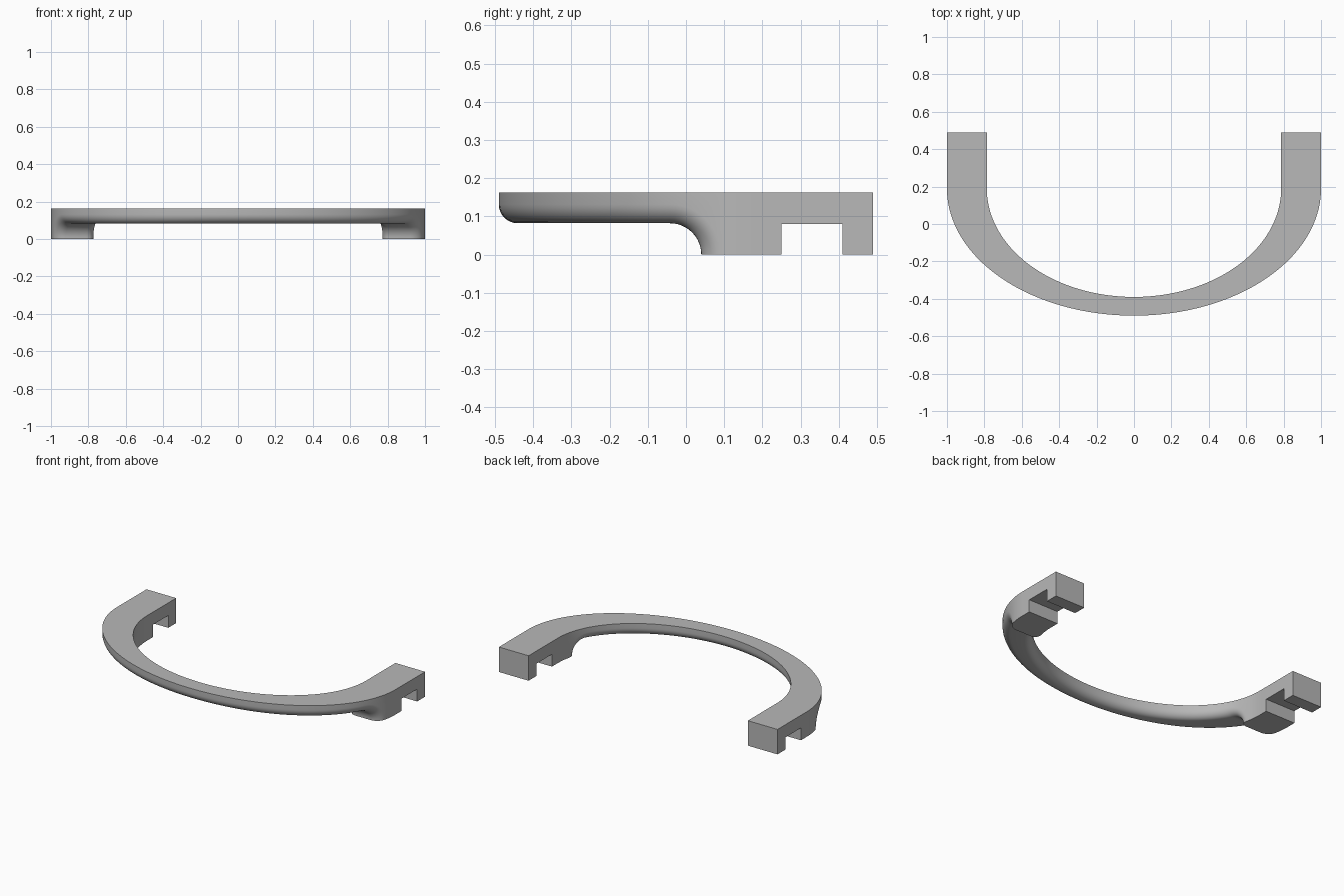
import bpy, bmesh
from math import sin, cos, asin, sqrt, hypot, pi, radians

cube = bpy.data.objects.get("Cube")
if cube:
    bpy.data.objects.remove(cube, do_unlink=True)

TOP, UNDER, BACK = 0.162, 0.082, 0.49      # heights of the band, rear end
YC = 0.19                                  # centre line of the ellipses
Y_FILLET = -0.042                          # where the underside starts curving down
R_EDGE, R_FOOT, N = 0.0495, UNDER, 8


def lerp(a, b, t):
    return a + (b - a) * t


def radii(u):
    """Plan ellipse radii, u = 0 inner edge, u = 1 outer edge."""
    return lerp(0.787, 1.0, u), lerp(0.58, 0.68, u)


def plan(u, y):
    a, b = radii(u)
    return a * sqrt(1 - (min(0, y - YC) / b) ** 2)


def rounded(width):
    """(u, depth) pairs of a strip with both edges rounded."""
    half = []
    for k in range(N + 1):
        t = pi / 2 * k / N
        half.append((R_EDGE * (1 - cos(t)) / width, R_EDGE * (1 - sin(t))))
    return half + [(1 - u, d) for u, d in reversed(half)]


def ring(points):
    """Close an underside strip with the two top corners."""
    first, last = points[0], points[-1]
    return [(first[0], first[1], TOP)] + points + [(last[0], last[1], TOP)]


rings = []
# Curved band, from the front centre to the foot
for i in range(41):
    t = i / 40
    mid = lerp(pi / 2, asin((YC - Y_FILLET) / 0.63), t)
    section = rounded(hypot(0.213 * cos(mid), 0.1 * sin(mid)))
    pts = []
    for u, d in section:
        a, b = radii(u)
        ang = lerp(pi / 2, asin((YC - Y_FILLET) / b), t)
        pts.append((a * cos(ang), YC - b * sin(ang), UNDER + d))
    rings.append(ring(pts))

# Concave sweep down the front of the foot
for i in range(1, 13):
    phi = pi / 2 * i / 12
    pts = []
    for u, d in section:
        y = Y_FILLET + (R_FOOT + d) * sin(phi)
        pts.append((plan(u, y), y, (R_FOOT + d) * cos(phi)))
    rings.append(ring(pts))

# Sole of the foot
sole = [(u, p[1]) for (u, d), p in zip(section, pts)]
for i in range(1, 9):
    row = [(u, lerp(y, 0.25, i / 8)) for u, y in sole]
    rings.append(ring([(plan(u, y), y, 0) for u, y in row]))

# Notch and rear hook
for y, z in ((0.25, UNDER - 0.002), (0.409, UNDER - 0.002), (0.409, 0), (BACK, 0)):
    rings.append(ring([(plan(u, y), y, z) for u, d in section]))

bm = bmesh.new()
loops = [[bm.verts.new(p) for p in r] for r in rings]
for a, b in zip(loops, loops[1:]):
    for j in range(len(a)):
        k = (j + 1) % len(a)
        face = bm.faces.new((a[j], a[k], b[k], b[j]))
        if face.calc_area() < 1e-8:
            bm.faces.remove(face)
bm.faces.new(loops[-1])
bmesh.ops.remove_doubles(bm, verts=bm.verts, dist=1e-6)
bmesh.ops.recalc_face_normals(bm, faces=bm.faces)
mesh = bpy.data.meshes.new("curved_handle")
bm.to_mesh(mesh)
bm.free()

handle = bpy.data.objects.new("curved_handle", mesh)
bpy.context.collection.objects.link(handle)

# Plain grey
grey = bpy.data.materials.new("plain_grey")
grey.use_nodes = True
colour = (0.48, 0.48, 0.48, 1)
grey.diffuse_color = colour
grey.node_tree.nodes["Principled BSDF"].inputs["Base Color"].default_value = colour
mesh.materials.append(grey)

mirror = handle.modifiers.new("Mirror", 'MIRROR')
mirror.merge_threshold = 0.0005
bpy.ops.object.select_all(action='DESELECT')
handle.select_set(True)
bpy.context.view_layer.objects.active = handle
bpy.ops.object.modifier_apply(modifier=mirror.name)
bpy.ops.object.shade_smooth_by_angle(angle=radians(35))
